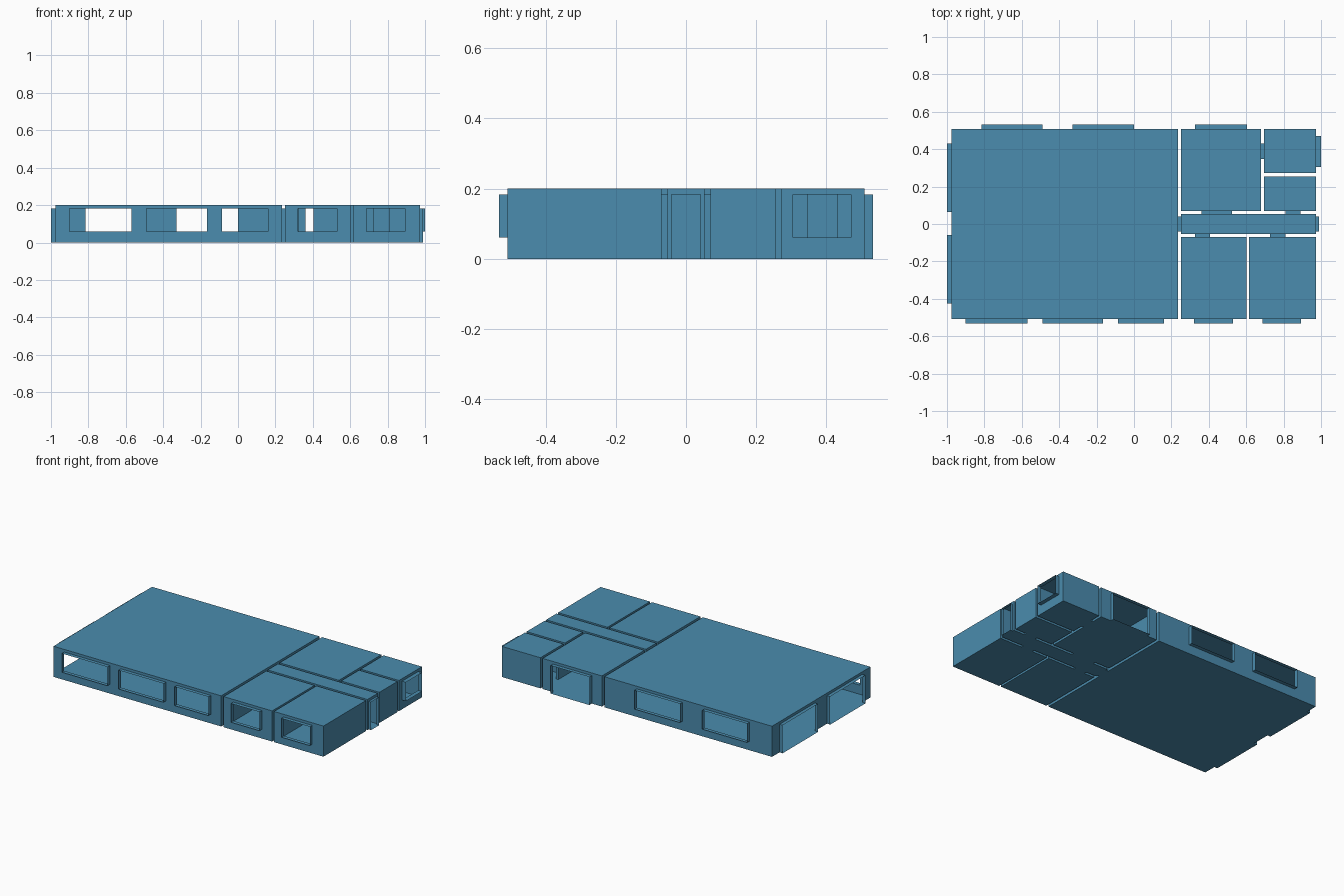
import bpy, bmesh
from mathutils import Vector

cube = bpy.data.objects.get("Cube")
if cube:
    bpy.data.objects.remove(cube, do_unlink=True)

HEIGHT, SILL, HEAD = 0.2, 0.06, 0.183

# One colour for the whole plan
blue = bpy.data.materials.new("plan_blue")
blue.use_nodes = True
colour = (0.07, 0.262, 0.425, 1)
blue.diffuse_color = colour
blue.node_tree.nodes["Principled BSDF"].inputs["Base Color"].default_value = colour

# Wall planes shared by rooms and openings
W0, W1, W2, E = -0.977, 0.234, 0.252, 0.973
S, N, OUT = -0.508, 0.508, 0.533
HALL, ROOM = 0.053, 0.07

# Rooms: x0, x1, y0, y1
rooms = {
    "main_room": (W0, W1, S, N),
    "hallway": (W2, E, -HALL, HALL),
    "front_inner_room": (W2, 0.602, S, -ROOM),
    "front_end_room": (0.616, E, S, -ROOM),
    "back_inner_room": (W2, 0.68, ROOM, N),
    "back_end_room": (0.696, E, 0.272, N),
    "small_room": (0.696, E, ROOM, 0.255),
}

# Openings: wall axis, first plane, second plane, span start, span end, sill
openings = {
    "front_window_1": ("y", -OUT, S, -0.9, -0.57, SILL),
    "front_window_2": ("y", -OUT, S, -0.49, -0.165, SILL),
    "front_window_3": ("y", -OUT, S, -0.085, 0.16, SILL),
    "front_window_4": ("y", -OUT, S, 0.322, 0.528, SILL),
    "front_window_5": ("y", -OUT, S, 0.686, 0.892, SILL),
    "back_window_1": ("y", N, OUT, -0.815, -0.49, SILL),
    "back_window_2": ("y", N, OUT, -0.33, 0, SILL),
    "back_door": ("y", N, OUT, 0.325, 0.605, 0),
    "side_door_front": ("x", -1, W0, -0.424, -0.06, 0),
    "side_door_back": ("x", -1, W0, 0.065, 0.43, 0),
    "end_window": ("x", E, 1, 0.304, 0.47, SILL),
    "hallway_end_door": ("x", E, 0.99, -0.041, 0.041, 0),
    "hallway_main_door": ("x", W1, W2, -0.041, 0.041, 0),
    "back_rooms_door": ("x", 0.68, 0.696, 0.347, 0.43, 0),
    "front_inner_door": ("y", -ROOM, -HALL, 0.325, 0.405, 0),
    "front_end_door": ("y", -ROOM, -HALL, 0.728, 0.81, 0),
    "back_inner_door": ("y", HALL, ROOM, 0.36, 0.525, 0),
    "small_room_door": ("y", HALL, ROOM, 0.81, 0.89, 0),
}


def place(axis, across, along, z):
    return (across, along, z) if axis == "x" else (along, across, z)


def add_face(bm, points, centre):
    """Add a face that looks away from the centre."""
    face = bm.faces.new([bm.verts.new(p) for p in points])
    face.normal_update()
    if face.normal.dot(face.calc_center_median() - centre) < 0:
        face.normal_flip()


def wall(bm, axis, pos, a0, a1, centre):
    """Thin wall split around every opening that meets it."""
    def panel(u0, u1, z0, z1):
        if u1 - u0 > 0.001 and z1 - z0 > 0.001:
            corners = ((u0, z0), (u1, z0), (u1, z1), (u0, z1))
            add_face(bm, [place(axis, pos, u, z) for u, z in corners], centre)

    holes = sorted((b0, b1, sill) for ax, p, q, b0, b1, sill in openings.values()
                   if ax == axis and pos in (p, q) and b0 >= a0 and b1 <= a1)
    start = a0
    for b0, b1, sill in holes:
        panel(start, b0, 0, HEIGHT)
        panel(b0, b1, 0, sill)
        panel(b0, b1, HEAD, HEIGHT)
        start = b1
    panel(start, a1, 0, HEIGHT)


def finish(name, bm):
    bmesh.ops.remove_doubles(bm, verts=bm.verts, dist=0.0001)
    mesh = bpy.data.meshes.new(name)
    bm.to_mesh(mesh)
    bm.free()
    mesh.materials.append(blue)
    bpy.context.collection.objects.link(bpy.data.objects.new(name, mesh))


# Hollow rooms
for name, (x0, x1, y0, y1) in rooms.items():
    bm = bmesh.new()
    centre = Vector(((x0 + x1) / 2, (y0 + y1) / 2, HEIGHT / 2))
    for z in (0, HEIGHT):
        add_face(bm, [(x0, y0, z), (x1, y0, z), (x1, y1, z), (x0, y1, z)], centre)
    for x in (x0, x1):
        wall(bm, "x", x, y0, y1, centre)
    for y in (y0, y1):
        wall(bm, "y", y, x0, x1, centre)
    finish(name, bm)

# Open sleeves that line the doors and windows
for name, (axis, p, q, b0, b1, sill) in openings.items():
    bm = bmesh.new()
    centre = Vector(place(axis, (p + q) / 2, (b0 + b1) / 2, (sill + HEAD) / 2))
    ring = [(b0, sill), (b1, sill), (b1, HEAD), (b0, HEAD)]
    for (u, z), (v, w) in zip(ring, ring[1:] + ring[:1]):
        add_face(bm, [place(axis, p, u, z), place(axis, q, u, z),
                      place(axis, q, v, w), place(axis, p, v, w)], centre)
    finish(name, bm)
